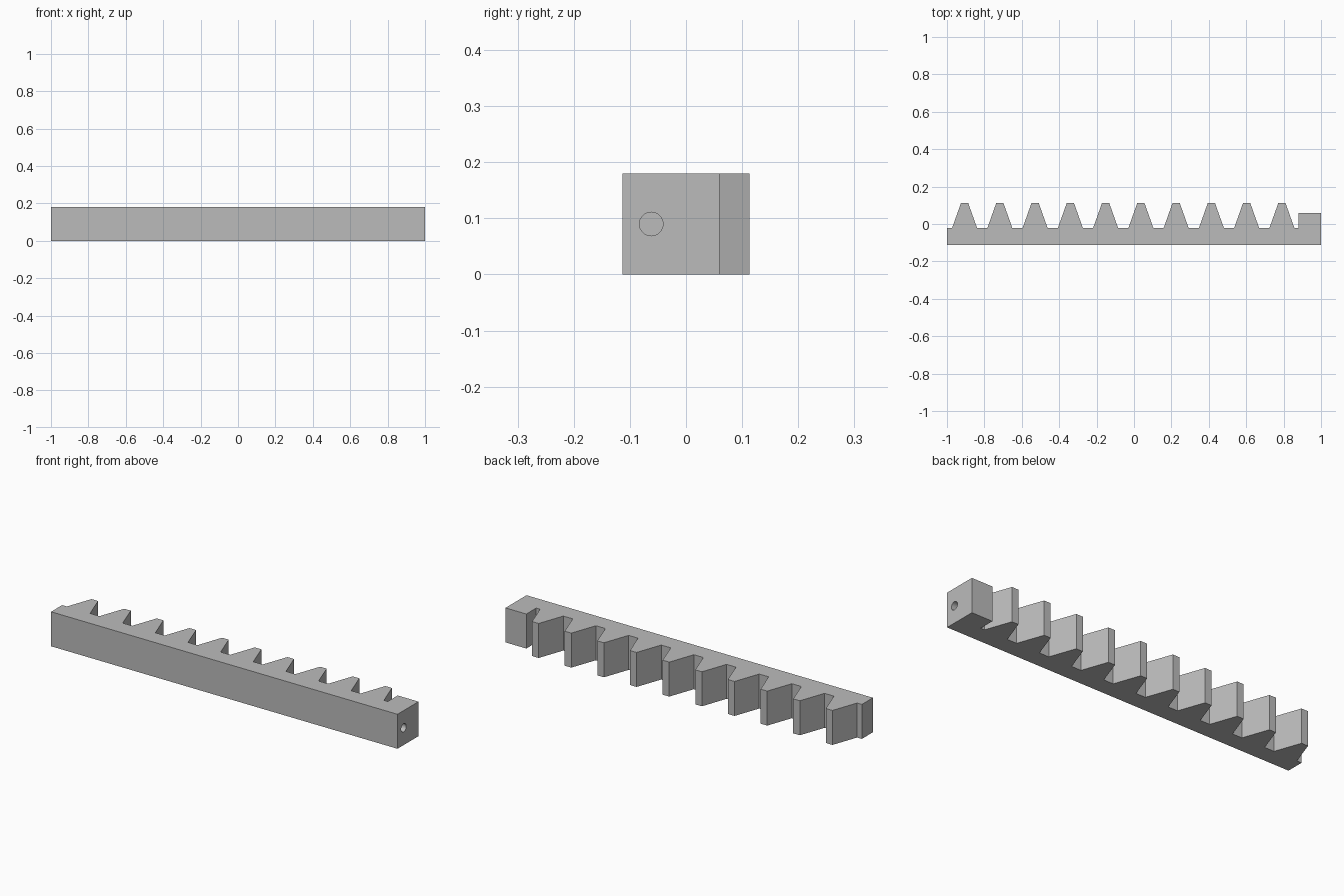
import bpy, bmesh, math

if "Cube" in bpy.data.objects:
    bpy.data.objects.remove(bpy.data.objects["Cube"], do_unlink=True)

# Dimensions
HEIGHT = 0.18
BACK, ROOT, TIP = -0.113, -0.022, 0.113
TEETH, PITCH = 10, 0.1885
TIP_HALF, ROOT_HALF = 0.019, 0.067
BLOCK_X, BLOCK_Y = 0.88, 0.06
HOLE_Y, HOLE_RADIUS, HOLE_DEPTH = -0.062, 0.021, 0.12

grey = bpy.data.materials.new("grey metal")
grey.use_nodes = True
grey.diffuse_color = (0.5, 0.5, 0.5, 1)
grey.node_tree.nodes["Principled BSDF"].inputs["Base Color"].default_value = (0.5, 0.5, 0.5, 1)

# Outline: straight bar, row of teeth, end block
outline = [(1, BACK), (1, BLOCK_Y), (BLOCK_X, BLOCK_Y), (BLOCK_X, ROOT)]
for i in reversed(range(TEETH)):
    x = -1 + PITCH * (i + 0.5)
    outline += [(x + ROOT_HALF, ROOT), (x + TIP_HALF, TIP),
                (x - TIP_HALF, TIP), (x - ROOT_HALF, ROOT)]
outline += [(-1, ROOT), (-1, BACK)]

# Extrude the outline into the rack
bm = bmesh.new()
base = bm.faces.new([bm.verts.new((x, y, 0)) for x, y in outline])
top = bmesh.ops.extrude_face_region(bm, geom=[base])["geom"]
bmesh.ops.translate(bm, vec=(0, 0, HEIGHT),
                    verts=[g for g in top if isinstance(g, bmesh.types.BMVert)])
bmesh.ops.recalc_face_normals(bm, faces=bm.faces)
mesh = bpy.data.meshes.new("gear_rack")
bm.to_mesh(mesh)
bm.free()
mesh.materials.append(grey)
rack = bpy.data.objects.new("gear_rack", mesh)
bpy.context.collection.objects.link(rack)

# Blind round hole in the block end
bpy.ops.mesh.primitive_cylinder_add(
    vertices=32, radius=HOLE_RADIUS, depth=2 * HOLE_DEPTH,
    location=(1, HOLE_Y, HEIGHT / 2), rotation=(0, math.pi / 2, 0))
cutter = bpy.context.object
cutter.name = "hole_cutter"
cutter.hide_render = True
cutter.data.materials.append(grey)
cut = rack.modifiers.new("hole", "BOOLEAN")
cut.operation = "DIFFERENCE"
cut.solver = "EXACT"
cut.object = cutter

bpy.ops.object.select_all(action="DESELECT")
rack.select_set(True)
bpy.context.view_layer.objects.active = rack
bpy.ops.object.modifier_apply(modifier=cut.name)
bpy.data.objects.remove(cutter, do_unlink=True)
bpy.ops.object.shade_smooth_by_angle(angle=math.radians(15))
